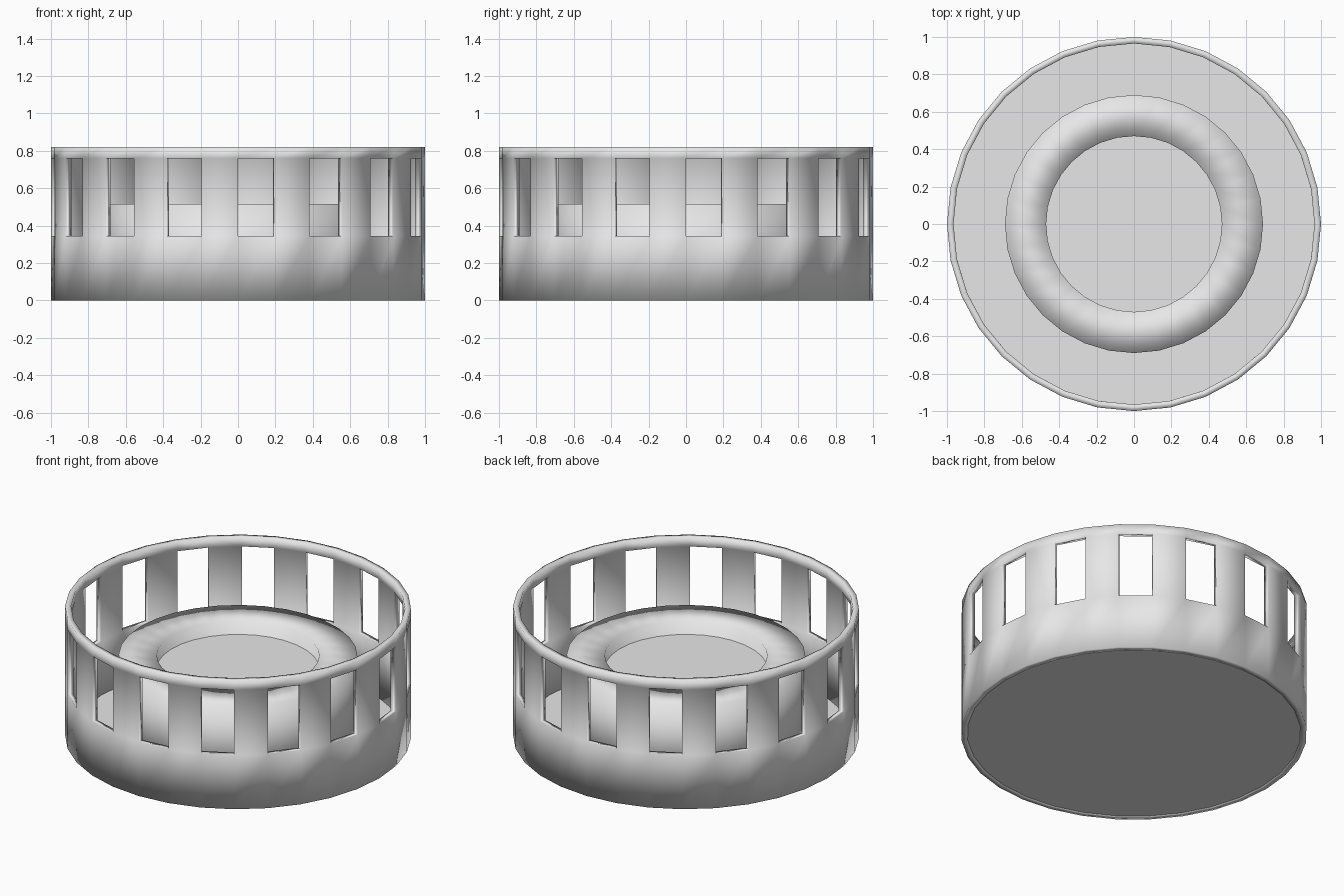
import bpy, bmesh, math

if "Cube" in bpy.data.objects:
    bpy.data.objects.remove(bpy.data.objects["Cube"])

SEG = 32
grey = bpy.data.materials.new("light grey")
grey.diffuse_color = (0.8, 0.8, 0.8, 1)
grey.use_nodes = True
grey.node_tree.nodes["Principled BSDF"].inputs["Base Color"].default_value = grey.diffuse_color


def finish(name, bm, smooth):
    bmesh.ops.recalc_face_normals(bm, faces=bm.faces)
    me = bpy.data.meshes.new(name)
    bm.to_mesh(me)
    bm.free()
    me.materials.append(grey)
    for p in me.polygons:
        p.use_smooth = smooth
    ob = bpy.data.objects.new(name, me)
    bpy.context.collection.objects.link(ob)
    return ob


def circle(bm, r, z):
    # vertex 0 sits at the front (-y), running toward +x
    step = 2 * math.pi / SEG
    return [bm.verts.new((r * math.sin(i * step), -r * math.cos(i * step), z))
            for i in range(SEG)]


def bridge(bm, a, b, skip=lambda i: False):
    for i in range(SEG):
        if not skip(i):
            j = (i + 1) % SEG
            bm.faces.new((a[i], a[j], b[j], b[i]))


def disc(name, r, z):
    bm = bmesh.new()
    bm.faces.new(circle(bm, r, z))
    finish(name, bm, False)


# Outer wall: every second panel of the middle band is an open window
bm = bmesh.new()
rings = [circle(bm, 1.0, z) for z in (0, 0.345, 0.76, 0.82)]
for k in range(3):
    bridge(bm, rings[k], rings[k + 1], lambda i: k == 1 and i % 2 == 0)
wall = finish("outer_wall", bm, True)
mod = wall.modifiers.new("thickness", 'SOLIDIFY')
mod.thickness = 0.035
mod.offset = -1

# Inner ring: square section with fully smooth shading
bm = bmesh.new()
sec = [circle(bm, r, z) for r, z in
       ((0.69, 0.005), (0.69, 0.515), (0.47, 0.515), (0.47, 0.005))]
for k in range(4):
    bridge(bm, sec[k], sec[(k + 1) % 4])
finish("inner_ring", bm, True)

# Floor of the drum and the plate inside the ring
disc("floor", 0.97, 0.003)
disc("centre_plate", 0.47, 0.43)
